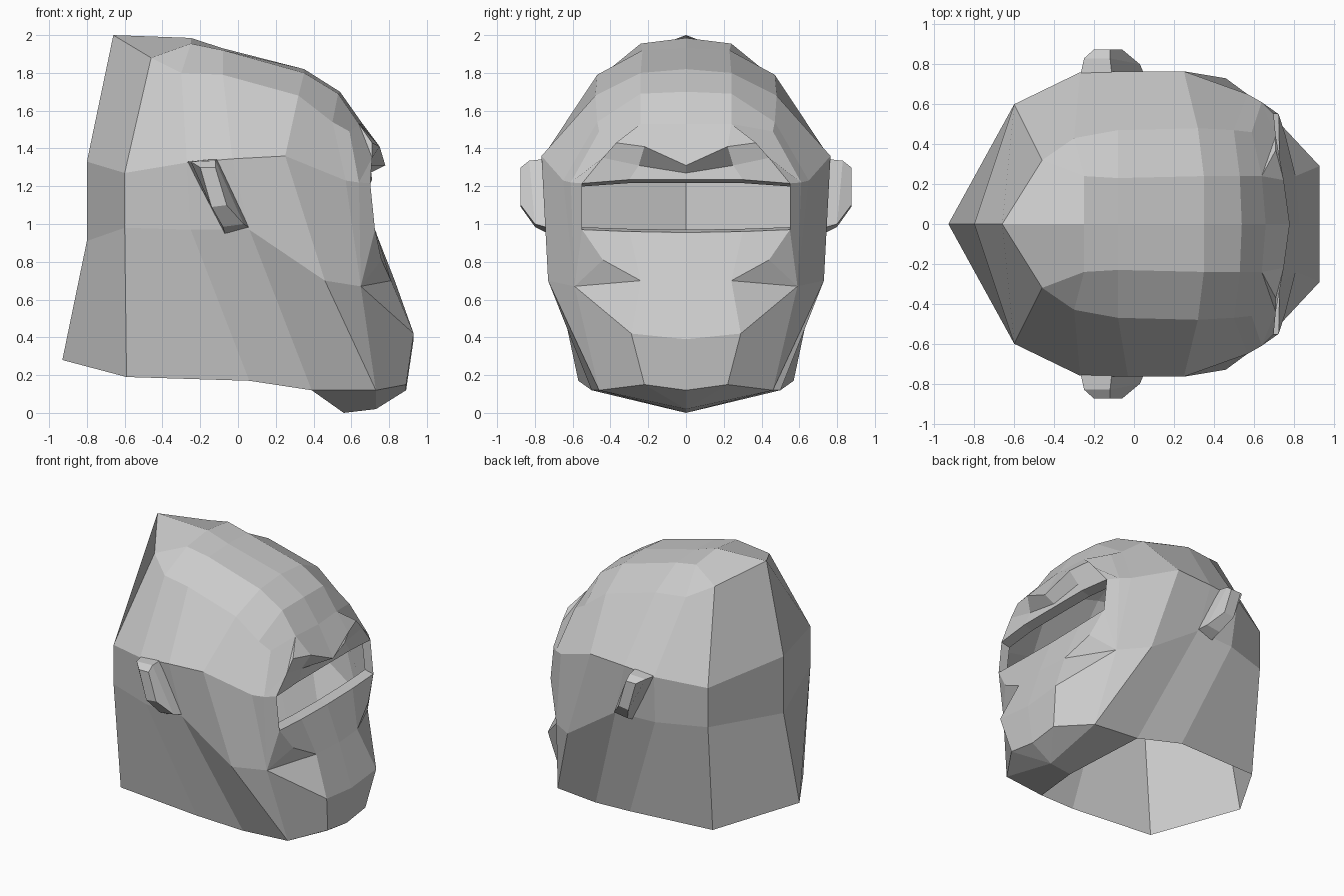
import bpy, bmesh
from mathutils import Vector

if "Cube" in bpy.data.objects:
    bpy.data.objects.remove(bpy.data.objects["Cube"], do_unlink=True)

grey = bpy.data.materials.new("mid_grey")
grey.use_nodes = True
colour = (.6, .6, .6, 1)
grey.diffuse_color = colour
grey.node_tree.nodes["Principled BSDF"].inputs["Base Color"].default_value = colour


class HalfShell:
    """Half of a faceted shell, joined from lofted strips and mirrored across y."""

    def __init__(self, name):
        self.name = name
        self.bm = bmesh.new()
        self.cache = {}

    def vert(self, point):
        key = tuple(point)
        if key not in self.cache:
            self.cache[key] = self.bm.verts.new(key)
        return self.cache[key]

    def face(self, *points):
        corners = []
        for point in points:
            corner = self.vert(point)
            if corner not in corners:
                corners.append(corner)
        if len(corners) > 2:
            self.bm.faces.new(corners)

    def strip(self, upper, lower):
        for i in range(len(upper) - 1):
            self.face(upper[i], upper[i + 1], lower[i + 1], lower[i])

    def finish(self, outward):
        bm = self.bm
        bmesh.ops.recalc_face_normals(bm, faces=bm.faces[:])
        bm.faces.ensure_lookup_table()
        if bm.faces[0].normal.dot(Vector(outward)) < 0:
            bmesh.ops.reverse_faces(bm, faces=bm.faces[:])
        mesh = bpy.data.meshes.new(self.name)
        bm.to_mesh(mesh)
        bm.free()
        mesh.materials.append(grey)
        obj = bpy.data.objects.new(self.name, mesh)
        bpy.context.collection.objects.link(obj)
        mirror = obj.modifiers.new("both_sides", "MIRROR")
        mirror.use_axis = (False, True, False)


# Landmarks shared by several parts
peak = (-.66, 0, 2)
back_top = (-.46, .32, 1.88)
back_corner = (-.6, .6, 1.27)
temple = (.25, .765, 1.36)
side_corner = (.57, .65, 1.23)
eye_corner = (.64, .61, 1.22)
jaw_hinge = (.46, .73, .7)
cheek = (.65, .59, .67)
cheek_fold = (.76, .44, .81)
nose_side = (.81, .24, .7)
nose = (.83, 0, .7)
mouth_side = (.93, .29, .42)
mouth = (.93, 0, .39)
chin_side = (.89, .22, .15)
chin = (.89, 0, .12)
jaw_low = (.73, .46, .12)
jaw_back = (.39, .5, .12)
chin_under = (.73, 0, .02)
chin_base = (.56, 0, 0)
brow_top = (.64, .24, 1.53)
brow_side = (.59, .46, 1.49)
brow_end = (.71, .44, 1.35)

head = HalfShell("head_shell")

# Dome: profiles running from the forehead to the back
crest = [(.66, 0, 1.53), (.54, 0, 1.7), (.35, 0, 1.82),
         (-.08, 0, 1.93), (-.25, 0, 1.985), peak]
upper = [brow_top, (.53, .24, 1.69), (.35, .24, 1.8),
         (-.08, .23, 1.92), (-.25, .24, 1.955), back_top]
shoulder = [brow_side, (.5, .47, 1.54), (.32, .48, 1.68),
            (-.08, .47, 1.79), (-.3, .43, 1.8), back_top]
ear_line = (-.03, .765, 1.345)
rear_line = (-.27, .76, 1.325)
belt = [eye_corner, side_corner, temple, ear_line, rear_line, back_corner]
head.strip(crest, upper)
head.strip(upper, shoulder)
head.strip(shoulder, belt)

# Back and side walls, open underneath
spine = (-.8, 0, 1.33)
head.face(peak, back_top, back_corner, spine)
wall_top = [temple, ear_line, rear_line, back_corner, spine]
wall_mid = [jaw_hinge, (.06, .74, .97), (-.25, .72, .97), (-.6, .6, .98), (-.8, 0, .91)]
wall_rim = [jaw_low, jaw_back, (.06, .57, .17), (-.59, .53, .19), (-.93, 0, .28)]
head.strip(wall_top, wall_mid)
head.strip(wall_mid, wall_rim)
head.face(temple, jaw_hinge, cheek, side_corner)
head.face(side_corner, cheek, eye_corner)

# Overhanging brow
brow_lip = [(.78, 0, 1.31), (.75, .22, 1.41), (.71, .37, 1.43)]
brow_under = [(.7, 0, 1.27), (.7, .25, 1.31), brow_end]
slot_top = [(.71, 0, 1.235), (.71, .3, 1.235), (.7, .55, 1.215)]
slot_low = [(.73, 0, .955), (.73, .3, .96), (.725, .55, .97)]
head.strip([crest[0], brow_top, brow_top], brow_lip)
head.strip(brow_lip, brow_under)
head.strip(brow_under, slot_top)
head.face(brow_top, brow_lip[-1], brow_end)
head.face(brow_top, brow_side, eye_corner, brow_end)
head.face(brow_end, eye_corner, slot_top[-1])

# Eye slot with a short inward lip that narrows slightly
head.face(eye_corner, cheek, slot_low[-1], slot_top[-1])
slot_edge = slot_top + slot_low[::-1]
slot_mid = 1.08
head.strip(slot_edge, [(x - .07, y, slot_mid + (z - slot_mid) * .88)
                       for x, y, z in slot_edge])

# Cheeks, muzzle and jaw
head.strip(slot_low[:2], [nose, nose_side])
head.face(slot_low[1], slot_low[2], cheek_fold, nose_side)
head.face(slot_low[2], cheek, cheek_fold)
head.face(cheek_fold, cheek, nose_side)
head.face(nose_side, cheek, mouth_side)
head.strip([nose, nose_side], [mouth, mouth_side])
head.strip([mouth, mouth_side], [chin, chin_side])
head.face(cheek, jaw_low, chin_side, mouth_side)
head.face(jaw_hinge, jaw_low, cheek)

# Chin underside
head.face(chin, chin_side, chin_under)
head.face(chin_side, jaw_low, chin_under)
head.face(jaw_low, jaw_back, chin_base, chin_under)
head.finish((0, 0, 1))

# Ears: slanted blocks with a bevelled outer edge
ear = HalfShell("ears")
outer = [(-.2, .875, 1.3), (-.12, .875, 1.3), (-.06, .875, 1.1), (-.14, .875, 1.09)]
middle = [(-.25, .83, 1.33), (-.12, .83, 1.335), (.03, .8, 1), (-.08, .8, .985)]
base = [(-.27, .74, 1.33), (-.11, .74, 1.345), (.06, .73, .98), (-.07, .73, .95)]
ear.face(*outer)
for ring, wider in ((outer, middle), (middle, base)):
    ear.strip(ring + ring[:1], wider + wider[:1])
ear.finish((0, 1, 0))
